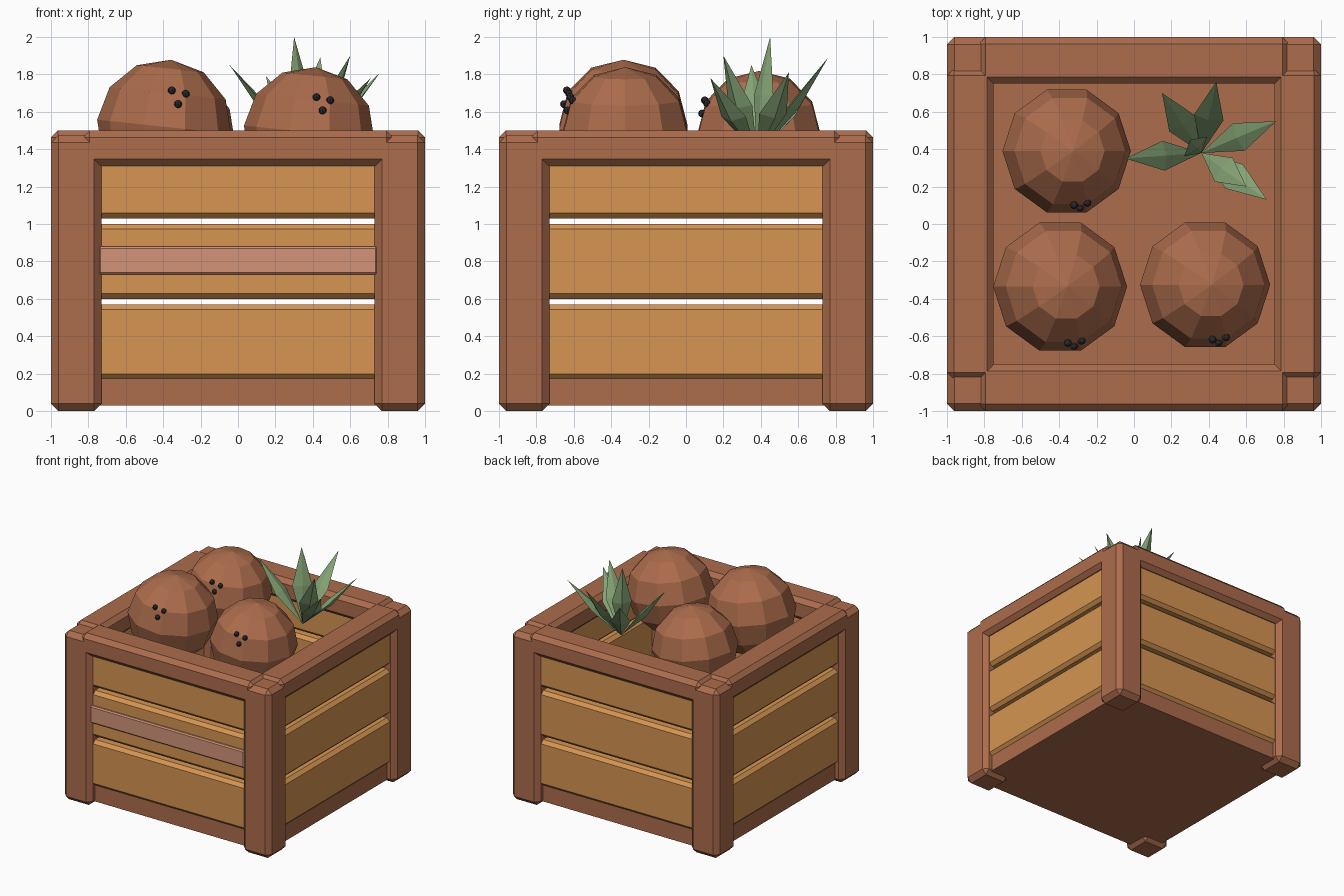
import bpy, bmesh, math
from mathutils import Vector, Matrix

if "Cube" in bpy.data.objects:
    bpy.data.objects.remove(bpy.data.objects["Cube"])


def srgb(r, g, b):
    lin = lambda c: c / 12.92 if c <= 0.04045 else ((c + 0.055) / 1.055) ** 2.4
    return (lin(r / 255), lin(g / 255), lin(b / 255), 1.0)


def material(name, rgb):
    m = bpy.data.materials.new(name)
    m.diffuse_color = srgb(*rgb)
    m.use_nodes = True
    m.node_tree.nodes["Principled BSDF"].inputs["Base Color"].default_value = m.diffuse_color
    return m


BROWN = material("warm brown", (172, 108, 76))
TAN = material("tan wood", (214, 149, 82))
PINK = material("dusty pink", (212, 148, 121))
GREEN = material("leaf green", (134, 165, 118))
BLACK = material("soft black", (40, 40, 44))


def add_object(name, bm, mat):
    bmesh.ops.recalc_face_normals(bm, faces=bm.faces)
    mesh = bpy.data.meshes.new(name)
    bm.to_mesh(mesh)
    bm.free()
    mesh.materials.append(mat)
    ob = bpy.data.objects.new(name, mesh)
    bpy.context.collection.objects.link(ob)
    return ob


def box(name, lo, hi, mat, chamfer=0.0, turn=0.0):
    """Chamfered box between two corners, turned about the z axis."""
    lo, hi = Vector(lo), Vector(hi)
    bm = bmesh.new()
    bmesh.ops.create_cube(bm, size=1)
    for v in bm.verts:
        v.co = (lo + hi) / 2 + v.co * (hi - lo)
    if chamfer:
        bmesh.ops.bevel(bm, geom=bm.edges[:], offset=chamfer, segments=1,
                        affect='EDGES', profile=0.5)
    bmesh.ops.rotate(bm, verts=bm.verts, cent=(0, 0, 0),
                     matrix=Matrix.Rotation(turn, 3, 'Z'))
    return add_object(name, bm, mat)


# Crate: one post, top rail and plank set per side
for side in range(4):
    turn = side * math.pi / 2
    box("corner_post", (-1, -1, 0), (-0.73, -0.73, 1.475), BROWN, 0.04, turn)
    box("top_rail", (-0.83, -1, 1.31), (0.83, -0.75, 1.5), BROWN, 0.037, turn)
    for z0, z1 in ((0.17, 0.57), (0.60, 1.00), (1.03, 1.37)):
        box("side_plank", (-0.8, -0.955, z0), (0.8, -0.84, z1), TAN, 0.028, turn)

# Base and front label strip
box("base_board", (-0.93, -0.93, 0.03), (0.93, 0.93, 0.18), BROWN)
box("label_strip", (-0.745, -0.978, 0.73), (0.745, -0.94, 0.88), PINK, 0.01)


# Coconuts with three dark dots each
def coconut(center, radius):
    c = Vector(center)
    bm = bmesh.new()
    bmesh.ops.create_uvsphere(
        bm, u_segments=10, v_segments=6, radius=radius,
        matrix=Matrix.Translation(c) @ Matrix.Rotation(math.radians(6), 4, 'Y')
        @ Matrix.Rotation(math.radians(18), 4, 'Z'))
    add_object("coconut", bm, BROWN)
    for offset in ((0.04, -0.295, 0.19), (0.113, -0.283, 0.172), (0.073, -0.31, 0.118)):
        bm = bmesh.new()
        bmesh.ops.create_uvsphere(
            bm, u_segments=8, v_segments=6, radius=0.021,
            matrix=Matrix.Translation(c + Vector(offset) * (radius / 0.352)))
        add_object("coconut_dot", bm, BLACK)


coconut((-0.395, -0.335, 1.52), 0.36)
coconut((0.38, -0.325, 1.49), 0.35)
coconut((-0.36, 0.39, 1.475), 0.345)


# Leaf tuft: folded diamond blades fanning out from one point
def leaf(base, tip, width):
    base, tip = Vector(base), Vector(tip)
    axis = tip - base
    side = axis.cross(Vector((0, 0, 1))).normalized()
    up = side.cross(axis).normalized()
    mid = base + axis * 0.5
    bm = bmesh.new()
    b, t = bm.verts.new(base), bm.verts.new(tip)
    ring = [bm.verts.new(mid + o) for o in
            (side * width, up * 0.02, -side * width, -up * 0.035)]
    for i in range(4):
        p, q = ring[i], ring[(i + 1) % 4]
        bm.faces.new((b, p, q))
        bm.faces.new((t, q, p))
    add_object("leaf", bm, GREEN)


for tip in ((-0.045, 0.35, 1.85), (0.15, 0.70, 1.79), (0.44, 0.76, 1.89),
            (0.76, 0.55, 1.81), (0.71, 0.13, 1.78), (0.30, 0.45, 2.0),
            (0.60, 0.20, 1.90)):
    leaf((0.36, 0.38, 1.37), tip, 0.08)
